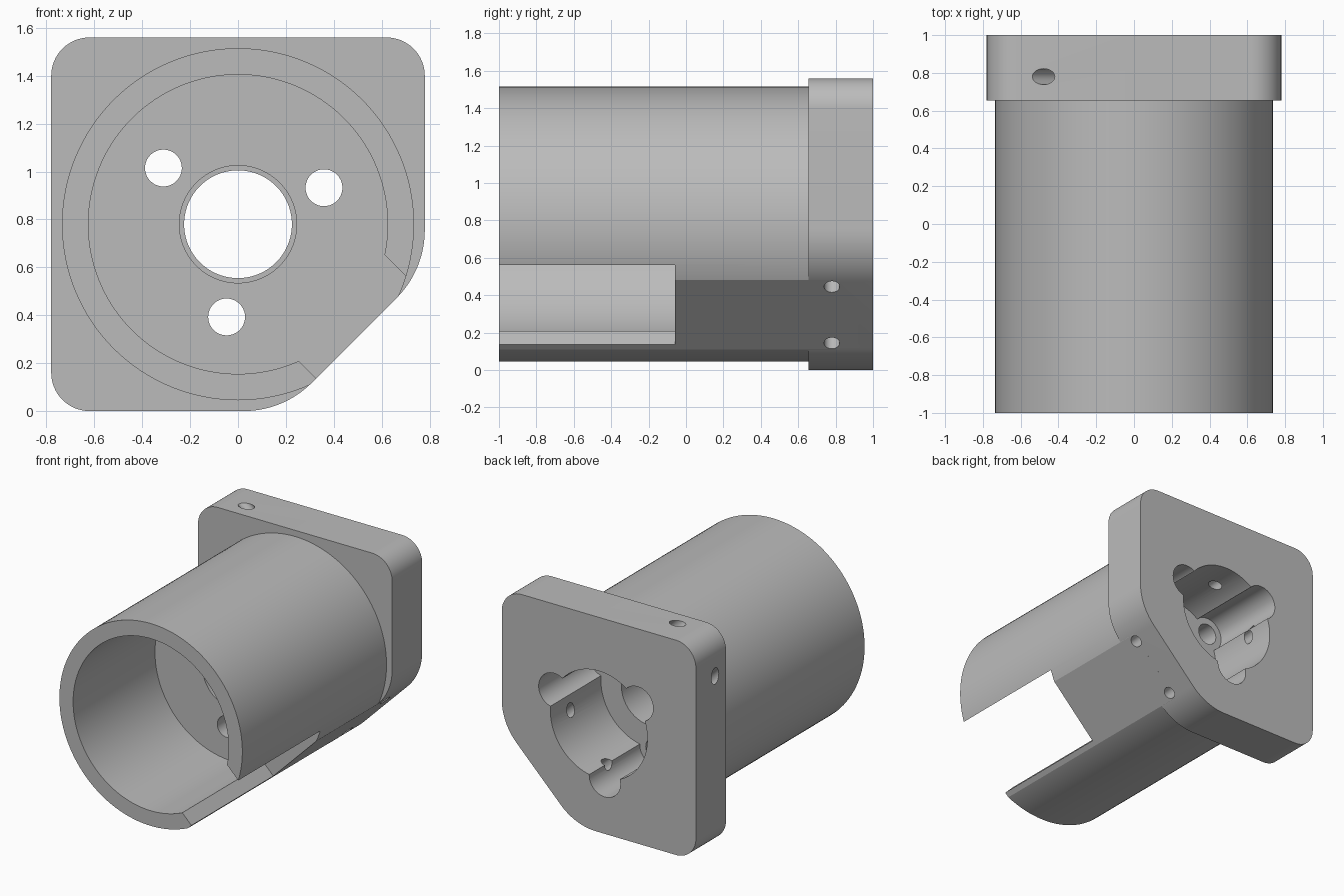
import bpy, bmesh, math
from mathutils import Vector

CZ = 0.78              # height of the main axis
FLOOR = -0.06          # front bore floor
DIAG = Vector((1, 0, -1)).normalized()    # towards the flattened corner
ALONG = Vector((1, 0, 1)).normalized()    # along the flat

cube = bpy.data.objects.get("Cube")
if cube:
    bpy.data.objects.remove(cube, do_unlink=True)

grey = bpy.data.materials.new("plain_grey")
grey.use_nodes = True
grey.diffuse_color = (0.5, 0.5, 0.5, 1)
grey.node_tree.nodes["Principled BSDF"].inputs["Base Color"].default_value = (0.5, 0.5, 0.5, 1)


def prism(name, points, start, step):
    """Extrude a closed outline of 3D points by a step vector."""
    bm = bmesh.new()
    face = bm.faces.new([bm.verts.new(start + p) for p in points])
    out = bmesh.ops.extrude_face_region(bm, geom=[face])
    verts = [v for v in out["geom"] if isinstance(v, bmesh.types.BMVert)]
    bmesh.ops.translate(bm, verts=verts, vec=step)
    bmesh.ops.recalc_face_normals(bm, faces=bm.faces[:])
    mesh = bpy.data.meshes.new(name)
    bm.to_mesh(mesh)
    bm.free()
    mesh.materials.append(grey)
    obj = bpy.data.objects.new(name, mesh)
    bpy.context.collection.objects.link(obj)
    return obj


def rod(name, r, start, step, n=96):
    """Cylinder from start along step."""
    d = step.normalized()
    u = d.orthogonal().normalized()
    v = d.cross(u)
    ring = [u * (r * math.cos(t)) + v * (r * math.sin(t))
            for t in (math.tau * i / n for i in range(n))]
    return prism(name, ring, start, step)


def y_rod(name, r, y0, y1, x=0, z=0, n=96):
    return rod(name, r, Vector((x, y0, CZ + z)), Vector((0, y1 - y0, 0)), n)


def diag_box(name, a0, a1, d0, d1, y0, y1):
    """Box aligned with the flattened corner."""
    pts = [ALONG * a + DIAG * d for a, d in ((a0, d0), (a1, d0), (a1, d1), (a0, d1))]
    return prism(name, pts, Vector((0, y0, CZ)), Vector((0, y1 - y0, 0)))


def rounded(corners, n=16):
    """Outline with a fillet (x, z, radius) at every corner."""
    pts = []
    for i, (x, z, r) in enumerate(corners):
        c = Vector((x, 0, z))
        px, pz, _ = corners[i - 1]
        nx, nz, _ = corners[(i + 1) % len(corners)]
        a = (Vector((px, 0, pz)) - c).normalized()
        b = (Vector((nx, 0, nz)) - c).normalized()
        half = a.angle(b) / 2
        centre = c + (a + b).normalized() * (r / math.sin(half))
        s = c + a * (r / math.tan(half)) - centre
        e = c + b * (r / math.tan(half)) - centre
        sweep = s.angle(e)
        for k in range(n + 1):
            t = k / n
            pts.append(centre + (s * math.sin((1 - t) * sweep)
                                 + e * math.sin(t * sweep)) / math.sin(sweep))
    return pts


def combine(target, tool, operation):
    mod = target.modifiers.new(operation.lower(), 'BOOLEAN')
    mod.operation = operation
    mod.solver = 'EXACT'
    mod.object = tool
    bpy.context.view_layer.objects.active = target
    bpy.ops.object.modifier_apply(modifier=mod.name)
    bpy.data.objects.remove(tool, do_unlink=True)


# Barrel with a long flat on its lower left
housing = y_rod("motor_housing", 0.735, -1, 0.8, n=128)
combine(housing, diag_box("flat", -0.8, 0.8, 0.686, 1.2, -1.2, 1.2), 'DIFFERENCE')

# Square rear flange with one corner cut off
H = 0.78
flange = prism("flange", rounded([(-H, -H, 0.16), (0.19, -H, 0.4), (H, -0.19, 0.4),
                                  (H, H, 0.16), (-H, H, 0.16)]),
               Vector((0, 0.655, CZ)), Vector((0, 0.345, 0)))
combine(housing, flange, 'UNION')

# Front bore, side slot, shaft hole and shallow recess, rear pocket
cutters = [
    y_rod("bore", 0.625, -1.2, FLOOR, n=128),
    diag_box("slot", -0.225, 0.343, 0.45, 1.0, -1.2, FLOOR),
    y_rod("shaft_hole", 0.225, -0.3, 1.2),
    y_rod("shaft_recess", 0.245, -0.3, 0.0),
    y_rod("rear_pocket", 0.39, 0.42, 1.2),
]

# Three screw holes with wide counterbores from the rear
for deg in (23, 143, 263):
    x = 0.39 * math.cos(math.radians(deg))
    z = 0.39 * math.sin(math.radians(deg))
    cutters.append(y_rod("counterbore", 0.125, 0.42, 1.2, x, z, 48))
    cutters.append(y_rod("screw_hole", 0.077, -0.3, 1.2, x, z, 40))

# Two diagonal pin holes crossing the flange
for side in (-1, 1):
    start = Vector((0, 0.78, CZ)) + ALONG * (0.213 * side) - DIAG * 1.5
    cutters.append(rod("pin_hole", 0.042, start, DIAG * 3, 32))

for cutter in cutters:
    combine(housing, cutter, 'DIFFERENCE')

# Smooth curves, sharp edges
bpy.ops.object.select_all(action='DESELECT')
housing.select_set(True)
bpy.context.view_layer.objects.active = housing
bpy.ops.object.shade_smooth_by_angle(angle=math.radians(15))
